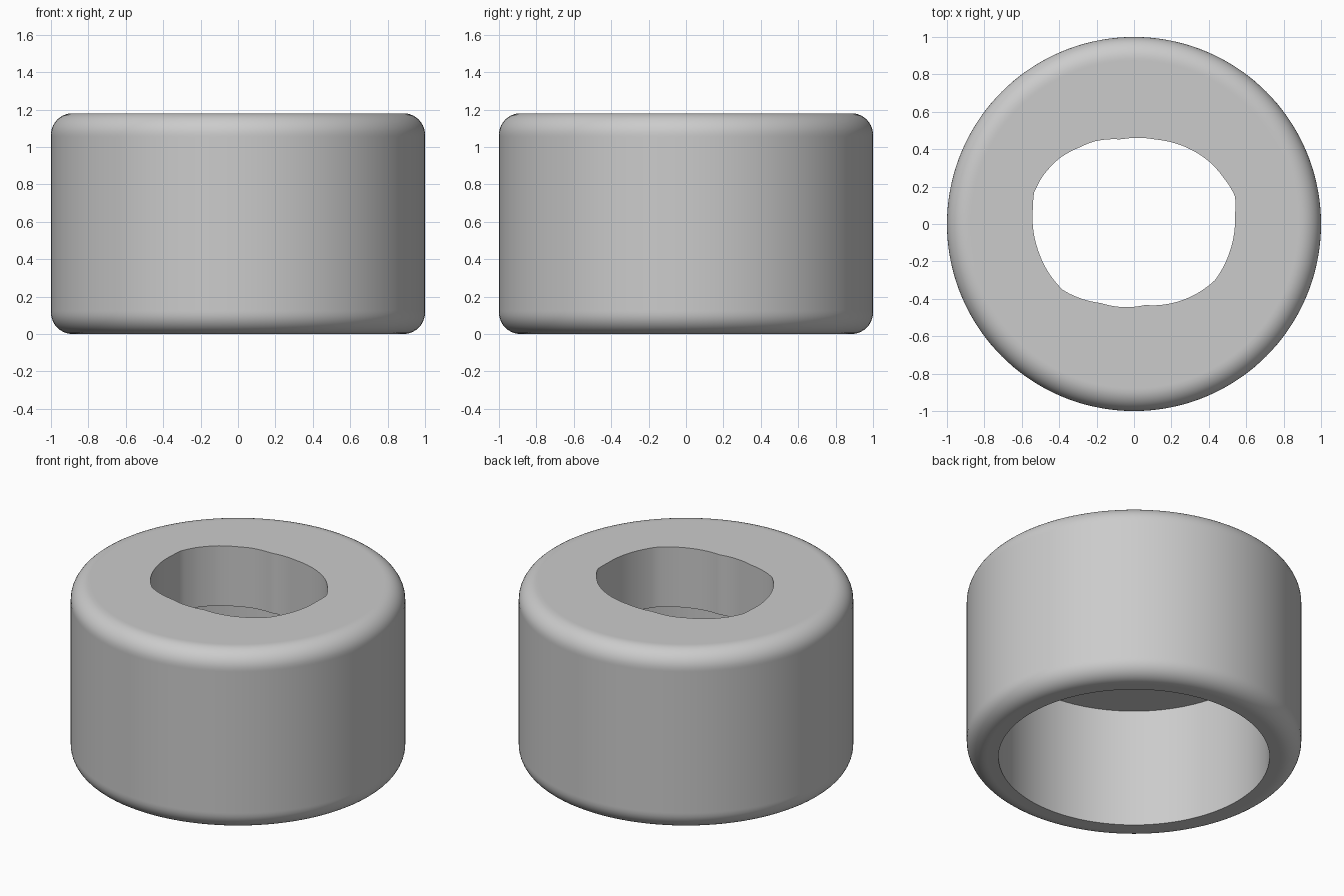
import bpy, bmesh
from math import cos, sin, pi, atan2, hypot

cube = bpy.data.objects.get("Cube")
if cube:
    bpy.data.objects.remove(cube, do_unlink=True)

SIDES = 144
HEIGHT, FILLET, BORE, CEILING = 1.18, 0.115, 0.81, 0.785

grey = bpy.data.materials.new("light_grey")
grey.use_nodes = True
colour = (0.6, 0.6, 0.6, 1)
grey.diffuse_color = colour
grey.node_tree.nodes["Principled BSDF"].inputs["Base Color"].default_value = colour

# Outline of the irregular top opening, counter-clockwise
opening = [(.54, .05), (.54, .15), (.48, .246), (.406, .33), (.3, .4), (.2, .437),
           (.11, .452), (-.07, .452), (-.21, .442), (-.29, .41), (-.396, .353),
           (-.487, .257), (-.535, .166), (-.54, .09), (-.513, -.14), (-.45, -.27),
           (-.38, -.353), (-.29, -.396), (-.18, -.422), (.06, -.433), (.166, -.43),
           (.3, -.39), (.433, -.3), (.5, -.18)]
polar = sorted((atan2(y, x) % (2 * pi), hypot(x, y)) for x, y in opening)
polar = [(polar[-1][0] - 2 * pi, polar[-1][1])] + polar + [(polar[0][0] + 2 * pi, polar[0][1])]


def opening_radius(angle):
    for (a, r), (b, s) in zip(polar, polar[1:]):
        if a <= angle <= b:
            return r + (s - r) * (angle - a) / (b - a)


def circle(radius):
    return lambda angle: radius


# Cross-section rings: up the outside, over the top, down the opening and the bore
rings = []
core = 1 - FILLET
STEPS = 10
rings.append((circle(BORE), 0))
rings.append((circle(core - .01), 0))
for i in range(STEPS + 1):
    t = pi / 2 * i / STEPS
    rings.append((circle(core + FILLET * sin(t)), FILLET * (1 - cos(t))))
rings.append((circle(1), FILLET + .01))
rings.append((circle(1), HEIGHT - FILLET - .01))
for i in range(STEPS + 1):
    t = pi / 2 * i / STEPS
    rings.append((circle(core + FILLET * cos(t)), HEIGHT - FILLET * (1 - sin(t))))
rings.append((circle(core - .01), HEIGHT))
rings.append((opening_radius, HEIGHT))
rings.append((opening_radius, CEILING))
rings.append((circle(BORE), CEILING))

bm = bmesh.new()
loops = []
for radius, z in rings:
    angles = [2 * pi * k / SIDES for k in range(SIDES)]
    loops.append([bm.verts.new((radius(a) * cos(a), radius(a) * sin(a), z)) for a in angles])
for low, high in zip(loops, loops[1:] + loops[:1]):
    for k in range(SIDES):
        n = (k + 1) % SIDES
        bm.faces.new((low[k], low[n], high[n], high[k]))
bmesh.ops.recalc_face_normals(bm, faces=bm.faces)

mesh = bpy.data.meshes.new("hollow_cap")
bm.to_mesh(mesh)
bm.free()
mesh.materials.append(grey)
cap = bpy.data.objects.new("hollow_cap", mesh)
bpy.context.collection.objects.link(cap)

# Smooth walls with crisp rims
bpy.ops.object.select_all(action="DESELECT")
cap.select_set(True)
bpy.context.view_layer.objects.active = cap
bpy.ops.object.shade_smooth_by_angle(angle=pi / 6)
